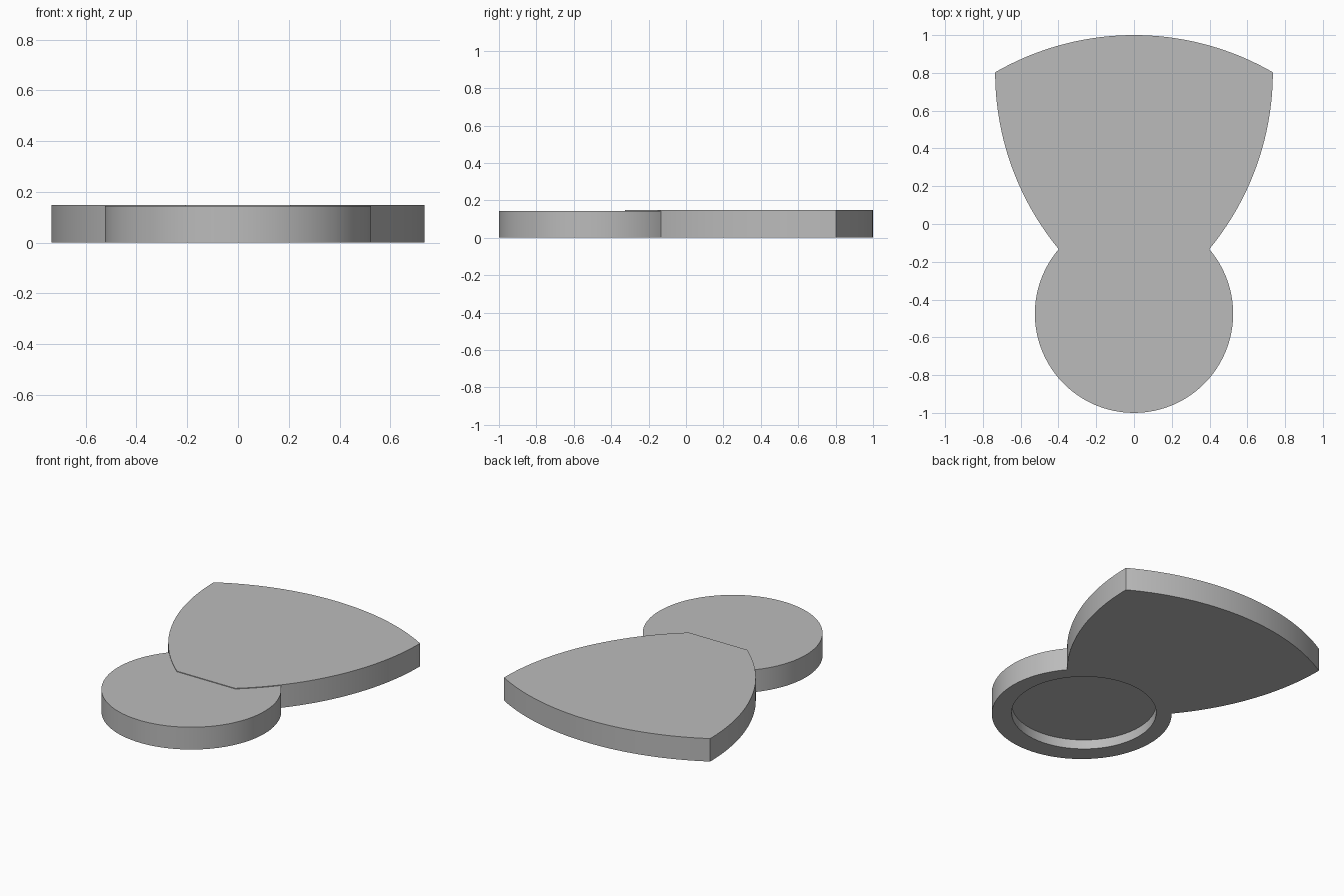
import bpy, bmesh
from math import sin, cos, pi, radians, asin

cube = bpy.data.objects.get("Cube")
if cube:
    bpy.data.objects.remove(cube, do_unlink=True)

grey = bpy.data.materials.new("plain grey")
grey.use_nodes = True
colour = (0.5, 0.5, 0.5, 1)
grey.diffuse_color = colour
grey.node_tree.nodes["Principled BSDF"].inputs["Base Color"].default_value = colour


def arc(cx, cy, r, start, end, steps):
    """Points along an arc, angles in radians."""
    return [(cx + r * cos(start + (end - start) * i / steps),
             cy + r * sin(start + (end - start) * i / steps)) for i in range(steps + 1)]


def prism(name, outline, z0, z1):
    """Upright solid with the given outline."""
    bm = bmesh.new()
    base = bm.faces.new([bm.verts.new((x, y, z0)) for x, y in outline])
    top = bmesh.ops.extrude_face_region(bm, geom=[base])["geom"]
    verts = [v for v in top if isinstance(v, bmesh.types.BMVert)]
    bmesh.ops.translate(bm, verts=verts, vec=(0, 0, z1 - z0))
    bmesh.ops.recalc_face_normals(bm, faces=bm.faces)
    mesh = bpy.data.meshes.new(name)
    bm.to_mesh(mesh)
    bm.free()
    mesh.materials.append(grey)
    ob = bpy.data.objects.new(name, mesh)
    bpy.context.collection.objects.link(ob)
    return ob


def combine(target, other, operation):
    """Apply a boolean and drop the second solid."""
    mod = target.modifiers.new(operation.lower(), 'BOOLEAN')
    mod.object, mod.operation, mod.solver = other, operation, 'EXACT'
    bpy.context.view_layer.objects.active = target
    bpy.ops.object.modifier_apply(modifier=mod.name)
    bpy.data.objects.remove(other, do_unlink=True)


# Three-arc rounded triangle, its tip cut off flat
R = 1.47
half, shoulder, cut = R / 2, 0.803, -0.325
tip = 1 - R
dip = asin((cut - shoulder) / R)
right_side = arc(-half, shoulder, R, dip, 0, 40)
back = arc(0, tip, R, radians(60), radians(120), 48)[1:-1]
left_side = [(-x, y) for x, y in reversed(right_side)]
body = prism("blade_and_disc", right_side + back + left_side, 0, 0.148)

# Round disc, a touch lower than the blade
disc = prism("disc", arc(0, -0.475, 0.525, 0, 2 * pi, 96)[:-1], 0, 0.144)
combine(body, disc, 'UNION')

# Round recess in the underside
recess = prism("recess", arc(0, -0.455, 0.422, 0, 2 * pi, 96)[:-1], -0.1, 0.06)
combine(body, recess, 'DIFFERENCE')

bpy.ops.object.select_all(action='DESELECT')
body.select_set(True)
bpy.context.view_layer.objects.active = body
bpy.ops.object.shade_smooth_by_angle(angle=radians(25))
